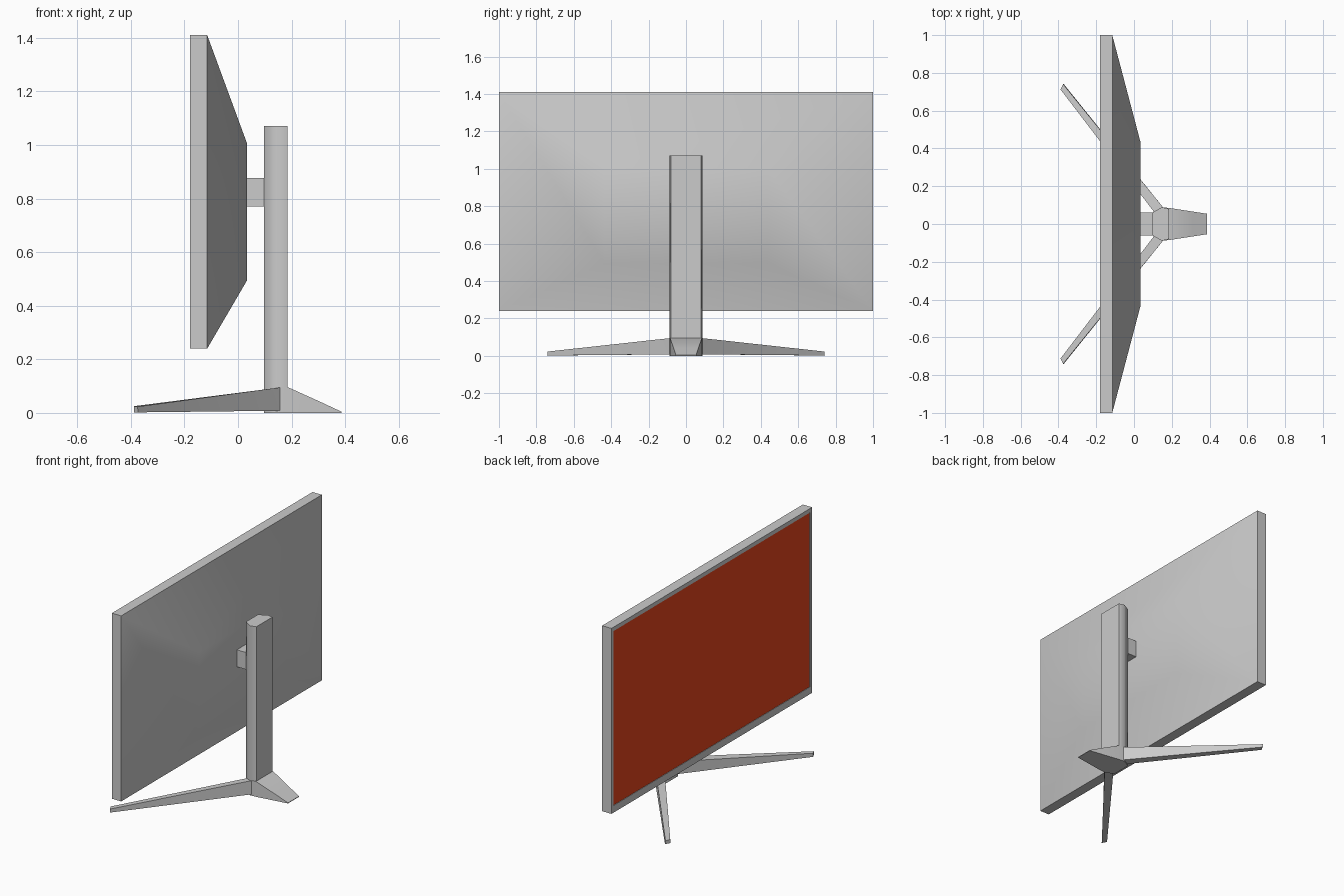
import bpy, bmesh, math

if "Cube" in bpy.data.objects:
    bpy.data.objects.remove(bpy.data.objects["Cube"])


def loft(name, rings, cap_start=True, cap_end=True, smooth=40):
    """Skin a list of equally sized point rings into one object."""
    bm = bmesh.new()
    loops = [[bm.verts.new(p) for p in ring] for ring in rings]
    n = len(loops[0])
    for a, b in zip(loops, loops[1:]):
        for i in range(n):
            j = (i + 1) % n
            bm.faces.new((a[i], a[j], b[j], b[i]))
    if cap_start:
        bm.faces.new(loops[0][::-1])
    if cap_end:
        bm.faces.new(loops[-1])
    bmesh.ops.recalc_face_normals(bm, faces=bm.faces)
    mesh = bpy.data.meshes.new(name)
    bm.to_mesh(mesh)
    bm.free()
    ob = bpy.data.objects.new(name, mesh)
    bpy.context.collection.objects.link(ob)
    bpy.ops.object.select_all(action='DESELECT')
    ob.select_set(True)
    bpy.context.view_layer.objects.active = ob
    bpy.ops.object.shade_smooth_by_angle(angle=math.radians(smooth))
    return ob


def rect(x, y, z0, z1, inner=None):
    """Rectangle across the y-z plane, symmetric in y."""
    return [(x, -y, z0), (x, y, z0), (x, y, z1), (x, -y, z1)]


# Display housing: bezel, slab edge and tapered back
front = -0.18
screen_size = (0.98, 0.285, 1.385)
loft("display_housing", [
    rect(front + 0.003, *screen_size),
    rect(front, *screen_size),
    rect(front, 1.0, 0.24, 1.41),
    rect(-0.115, 1.0, 0.24, 1.41),
    rect(0.034, 0.435, 0.495, 1.005),
], cap_start=False)

# Screen panel
bm = bmesh.new()
face = bm.faces.new([bm.verts.new(p) for p in rect(front + 0.003, *screen_size)])
face.normal_update()
if face.normal.x > 0:
    face.normal_flip()
mesh = bpy.data.meshes.new("screen")
bm.to_mesh(mesh)
bm.free()
screen = bpy.data.objects.new("screen", mesh)
bpy.context.collection.objects.link(screen)
red = bpy.data.materials.new("screen_red")
red.diffuse_color = (0.8, 0.06, 0.012, 1)
red.use_nodes = True
red.node_tree.nodes["Principled BSDF"].inputs["Base Color"].default_value = red.diffuse_color
mesh.materials.append(red)

# Mounting block between display and column
loft("mount_block", [rect(0.034, 0.06, 0.77, 0.877),
                     rect(0.10, 0.06, 0.77, 0.877)])

# Six-sided column
half = [(0.097, 0.06), (0.148, 0.089), (0.184, 0.08)]
outline = half + [(x, -y) for x, y in reversed(half)]
loft("column", [[(x, y, z) for x, y in outline] for z in (0, 1.07)], smooth=65)

# Rear foot, sloping down to a flat tip
loft("rear_foot", [
    rect(0.15, 0.088, 0, 0.096),
    rect(0.186, 0.085, 0, 0.096),
    rect(0.31, 0.066, 0, 0.04),
    rect(0.387, 0.054, 0, 0.004),
], smooth=35)

# Long front legs, mirrored across y
leg = loft("front_legs", [
    [(0.11, 0.055, 0.008), (0.17, 0.075, 0.008),
     (0.17, 0.075, 0.096), (0.11, 0.055, 0.09)],
    [(0.10, 0.072, 0.008), (0.15, 0.093, 0.008),
     (0.15, 0.093, 0.094), (0.10, 0.072, 0.087)],
    [(-0.389, 0.712, 0.002), (-0.373, 0.742, 0.002),
     (-0.375, 0.740, 0.023), (-0.389, 0.712, 0.025)],
], smooth=35)
mirror = leg.modifiers.new("mirror", 'MIRROR')
mirror.use_axis = (False, True, False)
mirror.use_clip = False
